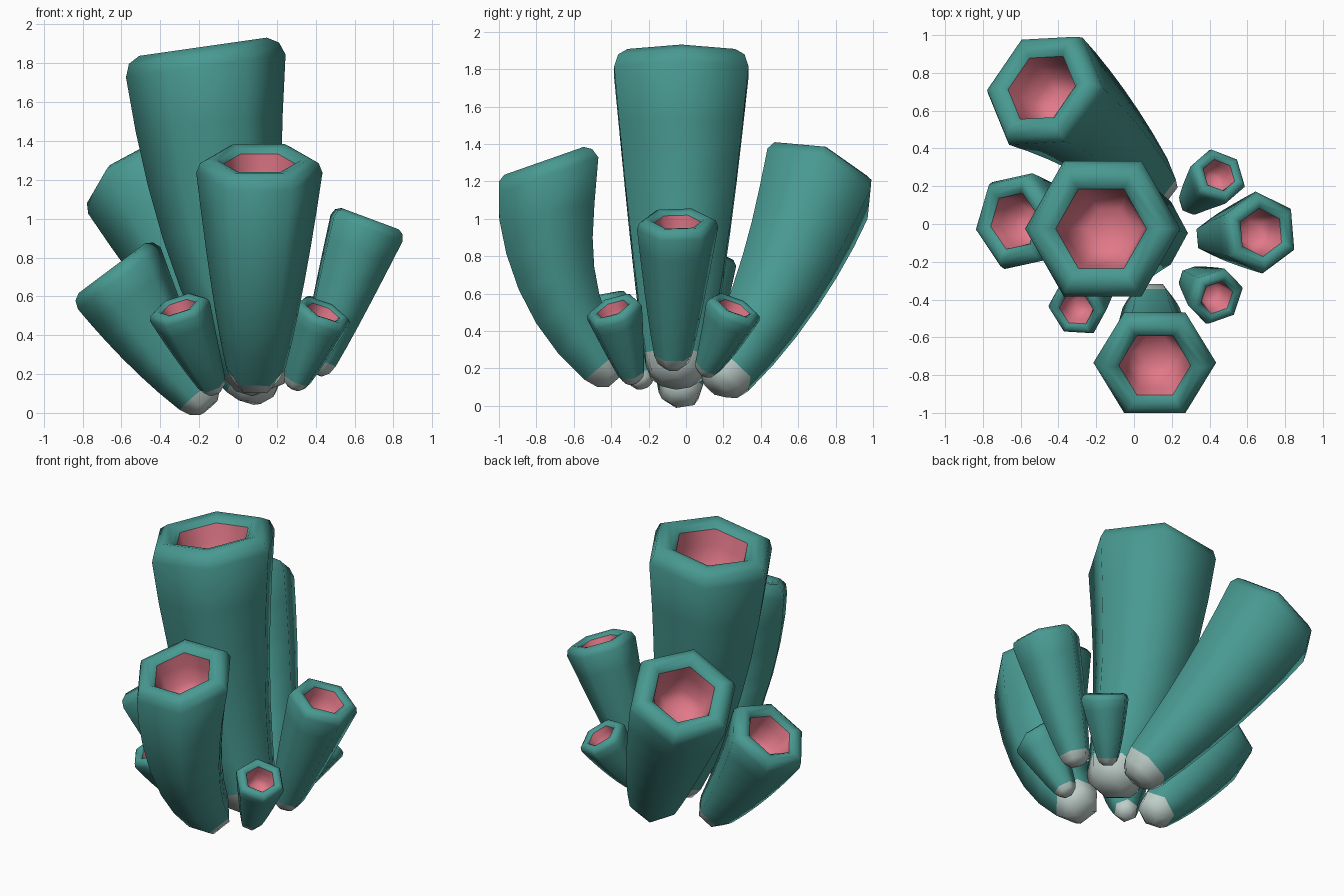
import bpy, bmesh, math
from mathutils import Vector

if "Cube" in bpy.data.objects:
    bpy.data.objects.remove(bpy.data.objects["Cube"])

def material(name, rgb):
    m = bpy.data.materials.new(name)
    m.diffuse_color = (*rgb, 1)
    m.use_nodes = True
    m.node_tree.nodes["Principled BSDF"].inputs["Base Color"].default_value = m.diffuse_color
    return m

MATS = [material("teal", (0.065, 0.32, 0.285)),
        material("pink", (0.76, 0.19, 0.25)),
        material("pale_grey", (0.52, 0.62, 0.59))]
TEAL, PINK, GREY = 0, 1, 2
UP = Vector((0, 0, 1))

def tube(name, base, bend, mouth, facing, radius, turn):
    """Six-sided flared tube along a bent path, with a hollow mouth and rounded foot."""
    p0, p1, p2 = Vector(base), Vector(bend), Vector(mouth)
    n = Vector(facing).normalized()
    start = (p1 - p0).normalized()
    r0 = 0.43 * radius
    shoulder = p2 - n * 0.24 * radius
    rings = []  # centre, direction, radius, material of the band leading to it
    # rounded grey foot
    rings.append((p0 - start * r0 * 0.55, start, r0 * 0.5, GREY))
    rings.append((p0 - start * r0 * 0.25, start, r0 * 0.88, GREY))
    # body, curving up to the shoulder
    steps = 6
    for i in range(steps + 1):
        t = 0.03 + 0.97 * i / steps
        c = p0 * (1 - t) ** 2 + p1 * 2 * t * (1 - t) + shoulder * t * t
        tan = ((p1 - p0) * (1 - t) + (shoulder - p1) * t).normalized()
        d = tan.lerp(n, t ** 4).normalized()
        rings.append((c, d, radius * (0.44 + 0.56 * t ** 0.9), GREY if i == 0 else TEAL))
    # rounded rim
    rings.append((p2 - n * 0.08 * radius, n, radius * 0.94, TEAL))
    rings.append((p2, n, radius * 0.80, TEAL))
    rings.append((p2 - n * 0.03 * radius, n, radius * 0.66, TEAL))
    rings.append((p2 - n * 0.10 * radius, n, radius * 0.585, TEAL))
    # pink hollow
    rings.append((p2 - n * 0.35 * radius, n, radius * 0.54, PINK))
    rings.append((p2 - n * 0.70 * radius, n, radius * 0.46, PINK))
    rings.append((p2 - n * 0.85 * radius, n, radius * 0.28, PINK))

    bm = bmesh.new()
    prev = None
    for c, d, r, mat in rings:
        q = UP.rotation_difference(d)
        ring = []
        for k in range(6):
            a = math.radians(turn + 60 * k)
            ring.append(bm.verts.new(c + q @ Vector((math.cos(a) * r, math.sin(a) * r, 0))))
        if prev is None:
            bm.faces.new(ring[::-1]).material_index = GREY
        else:
            for k in range(6):
                j = (k + 1) % 6
                bm.faces.new((prev[k], prev[j], ring[j], ring[k])).material_index = mat
        prev = ring
    bm.faces.new(prev).material_index = PINK
    for f in bm.faces:
        f.smooth = True
    # keep colour boundaries crisp
    for e in bm.edges:
        if len({f.material_index for f in e.link_faces}) > 1:
            e.smooth = False
    me = bpy.data.meshes.new(name)
    bm.to_mesh(me)
    bm.free()
    for m in MATS:
        me.materials.append(m)
    ob = bpy.data.objects.new(name, me)
    bpy.context.collection.objects.link(ob)

# large tubes
tube("tall_centre_tube", (0.12, -0.05, 0.21), (-0.13, -0.03, 0.85), (-0.18, -0.025, 1.885),
     (-0.14, 0, 0.98), 0.415, 0)
tube("front_tube", (0.09, -0.42, 0.20), (0.10, -0.80, 0.62), (0.11, -0.76, 1.31),
     (0, -0.33, 0.94), 0.325, 0)
tube("back_tube", (0.10, 0.20, 0.155), (-0.20, 0.54, 0.63), (-0.505, 0.735, 1.255),
     (-0.45, 0.38, 0.8), 0.345, -3)
tube("left_tube", (-0.19, -0.03, 0.075), (-0.45, 0.0, 0.38), (-0.65, 0.015, 0.745),
     (-0.6, 0, 0.8), 0.27, 10)
tube("right_tube", (0.41, -0.07, 0.25), (0.53, -0.06, 0.58), (0.68, -0.045, 1.0),
     (0.35, 0, 0.94), 0.218, 35)
# small tubes
tube("small_front_left_tube", (-0.13, -0.23, 0.14), (-0.22, -0.36, 0.33), (-0.31, -0.455, 0.555),
     (-0.3, -0.35, 0.87), 0.162, 0)
tube("small_front_right_tube", (0.30, -0.29, 0.16), (0.37, -0.34, 0.33), (0.445, -0.395, 0.53),
     (0.4, -0.35, 0.85), 0.158, 15)
tube("small_back_right_tube", (0.30, 0.11, 0.20), (0.37, 0.19, 0.34), (0.455, 0.265, 0.535),
     (0.35, 0.4, 0.85), 0.156, 42)
